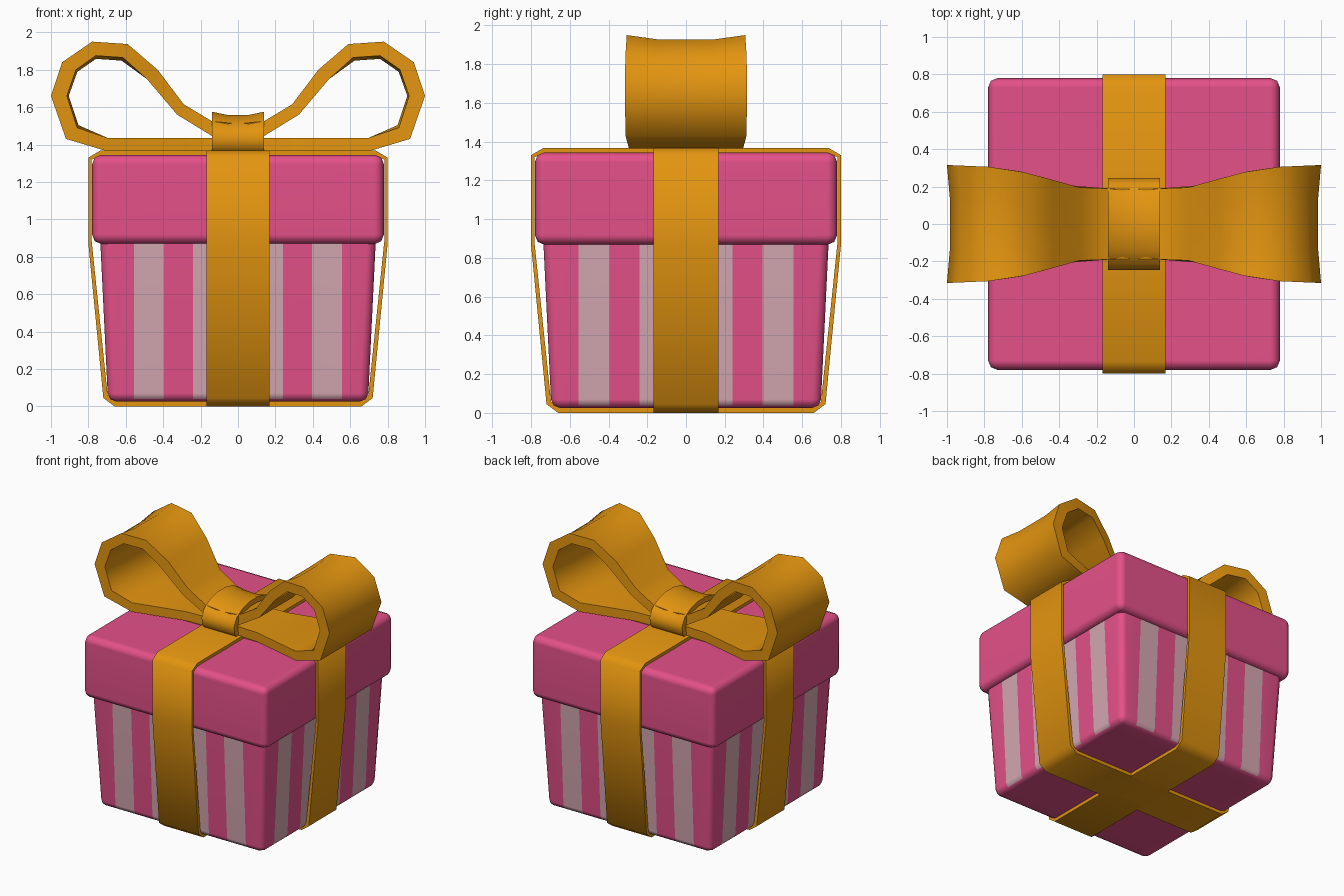
import bpy, bmesh, math
from mathutils import Vector

if "Cube" in bpy.data.objects:
    bpy.data.objects.remove(bpy.data.objects["Cube"])


def material(name, rgb):
    m = bpy.data.materials.new(name)
    m.diffuse_color = (*rgb, 1)
    m.use_nodes = True
    m.node_tree.nodes["Principled BSDF"].inputs["Base Color"].default_value = m.diffuse_color
    return m


PINK = material("pink", (0.78, 0.082, 0.25))
PALE = material("pale_pink", (0.66, 0.39, 0.44))
GOLD = material("gold", (0.77, 0.30, 0.005))


def finish(name, bm, mats, weighted=False):
    bmesh.ops.recalc_face_normals(bm, faces=bm.faces)
    me = bpy.data.meshes.new(name)
    bm.to_mesh(me)
    bm.free()
    ob = bpy.data.objects.new(name, me)
    bpy.context.collection.objects.link(ob)
    for m in mats:
        me.materials.append(m)
    bpy.ops.object.select_all(action='DESELECT')
    ob.select_set(True)
    bpy.context.view_layer.objects.active = ob
    bpy.ops.object.shade_smooth_by_angle(angle=math.radians(62))
    if weighted:
        w = ob.modifiers.new("weighted", 'WEIGHTED_NORMAL')
        w.keep_sharp = True
    return ob


def box(z0, z1, half0, half1, bevel):
    """Tapered square box with chamfered edges."""
    bm = bmesh.new()
    bmesh.ops.create_cube(bm, size=2)
    for v in bm.verts:
        low = v.co.z < 0
        h = half0 if low else half1
        v.co = (v.co.x * h, v.co.y * h, z0 if low else z1)
    bmesh.ops.bevel(bm, geom=bm.edges[:], offset=bevel, segments=2,
                    profile=0.5, affect='EDGES')
    return bm


def band(name, outer, inner, place):
    """Closed strip: outer and inner profiles swept over four rows by place(u, z, row)."""
    bm = bmesh.new()
    rows = (-1, -0.45, 0.45, 1)
    n = len(outer)
    grid = [[[bm.verts.new(place(u, z, r)) for u, z in prof] for r in rows]
            for prof in (outer, inner)]
    for i in range(n):
        j = (i + 1) % n
        for g in grid:
            for k in range(3):
                bm.faces.new((g[k][i], g[k][j], g[k + 1][j], g[k + 1][i]))
        for k in (0, 3):
            bm.faces.new((grid[0][k][i], grid[0][k][j], grid[1][k][j], grid[1][k][i]))
    return finish(name, bm, [GOLD])


def mirrored(half):
    """Complete a right-hand profile with its left-hand mirror image."""
    return half + [(-u, z) for u, z in reversed(half) if u > 1e-6]


# Box body, cut into vertical stripes
bm = box(0.025, 1.0, 0.695, 0.742, 0.045)
cuts = (0.08, 0.24, 0.395, 0.555)
for axis in (Vector((1, 0, 0)), Vector((0, 1, 0))):
    for c in cuts:
        for s in (-1, 1):
            bmesh.ops.bisect_plane(bm, geom=bm.verts[:] + bm.edges[:] + bm.faces[:],
                                   plane_co=axis * c * s, plane_no=axis)
bm.normal_update()
for f in bm.faces:
    c, nrm = f.calc_center_median(), f.normal
    t = abs(c.y) if abs(nrm.x) > abs(nrm.y) else abs(c.x)
    if abs(nrm.z) < 0.6 and (cuts[0] < t < cuts[1] or cuts[2] < t < cuts[3]):
        f.material_index = 1
finish("box_body", bm, [PINK, PALE], True)

# Lid
finish("lid", box(0.868, 1.345, 0.78, 0.78, 0.05), [PINK], True)

# Two ribbons wrapped round the box
rib_out = mirrored([(0.66, 0), (0.72, 0.045), (0.80, 0.87), (0.80, 1.33), (0.735, 1.368)])
rib_in = mirrored([(0.645, 0.026), (0.697, 0.06), (0.782, 0.88), (0.782, 1.32), (0.725, 1.343)])
band("ribbon_across", rib_out, rib_in, lambda u, z, r: (u, 0.168 * r, z))
band("ribbon_front_to_back", rib_out, rib_in, lambda u, z, r: (0.168 * r, u, z))

# Bow: two loops that flare outwards
bow_out = mirrored([(0, 1.364), (0.30, 1.364), (0.70, 1.364), (0.92, 1.43), (1.0, 1.66),
                    (0.94, 1.84), (0.78, 1.95), (0.59, 1.937), (0.43, 1.80), (0.29, 1.615),
                    (0.14, 1.525), (0, 1.51)])
bow_out = bow_out[:12] + bow_out[12:]
bow_in = mirrored([(0, 1.434), (0.30, 1.434), (0.695, 1.434), (0.86, 1.49), (0.915, 1.66),
                   (0.866, 1.80), (0.76, 1.875), (0.615, 1.865), (0.487, 1.75), (0.326, 1.56),
                   (0.14, 1.446), (0, 1.44)])
FLARE = [(0, 0.185), (0.29, 0.195), (0.45, 0.24), (0.6, 0.28), (0.78, 0.306), (1.01, 0.316)]


def bow_place(u, z, r):
    a = abs(u)
    for (x0, w0), (x1, w1) in zip(FLARE, FLARE[1:]):
        if x0 <= a <= x1:
            w = w0 + (w1 - w0) * (a - x0) / (x1 - x0)
            break
    if a > 0.5 and abs(r) < 1 and z > 1.44:  # slightly hollow across the width
        u += (math.copysign(0.75, u) - u) * 0.06
        z += (1.66 - z) * 0.08
    return (u, w * r, z)


band("bow_loops", bow_out, bow_in, bow_place)

# Knot wrapped over the middle of the bow
knot_out = mirrored([(0.20, 1.35), (0.237, 1.39), (0.245, 1.45), (0.215, 1.51),
                     (0.14, 1.555), (0.05, 1.575)])
knot_in = mirrored([(0.17, 1.36), (0.197, 1.40), (0.20, 1.45), (0.18, 1.485),
                    (0.12, 1.52), (0.04, 1.535)])
band("bow_knot", knot_out, knot_in,
     lambda u, z, r: (0.138 * r, u, z - (0.016 if abs(r) < 1 and z > 1.5 else 0)))
